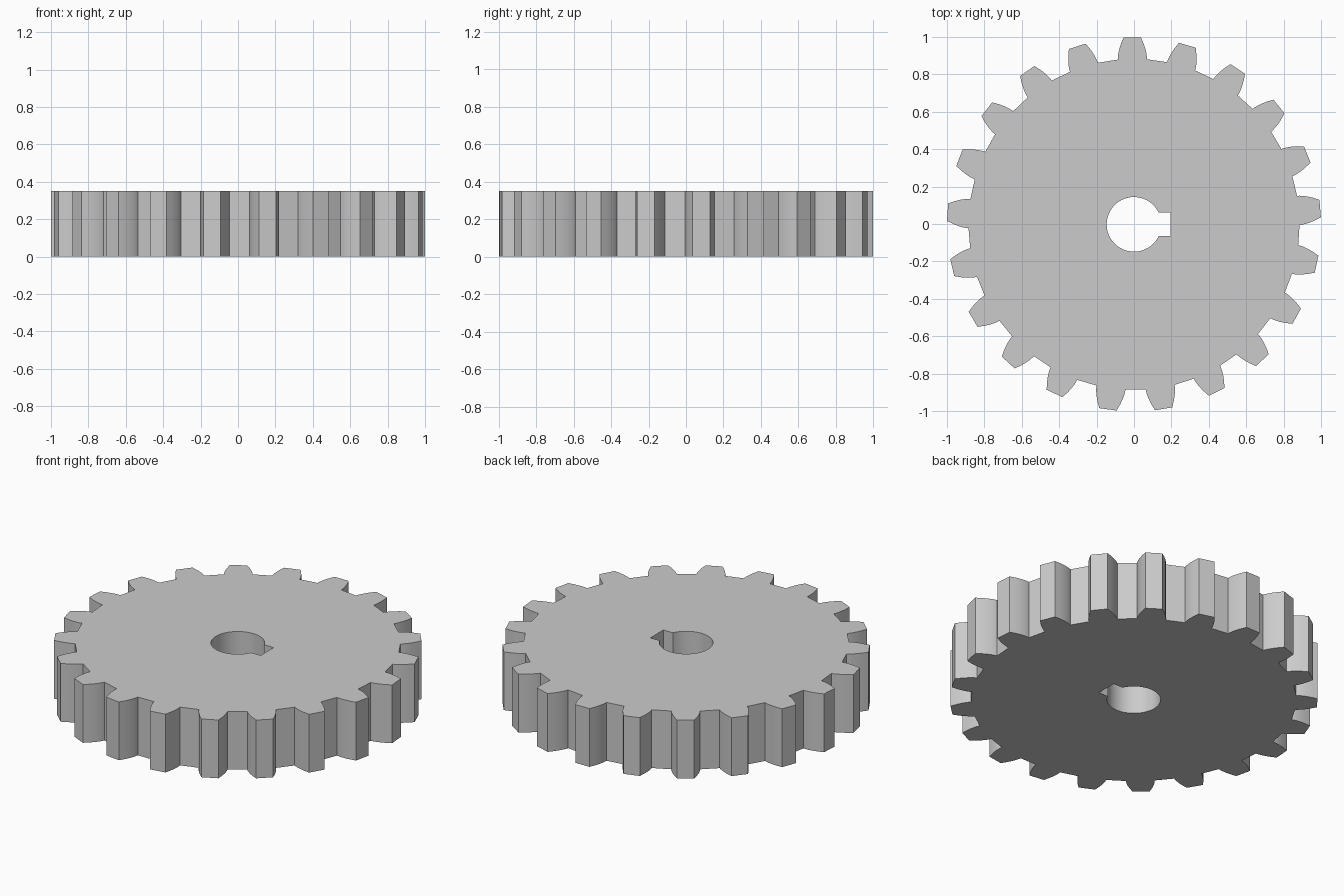
import bpy, bmesh
from math import sin, cos, atan, asin, sqrt, radians, pi

if "Cube" in bpy.data.objects:
    bpy.data.objects.remove(bpy.data.objects["Cube"])

TEETH, PHASE = 21, radians(90.55)
R_BASE, R_TIP, HALF = 0.885, 1.0, radians(5.07)
BORE, KEY_X, KEY_HALF = 0.146, 0.195, 0.062
THICK, STEPS = 0.35, 6

# Involute flank as (radius, half angle) pairs from root to tip
t_max = sqrt((R_TIP / R_BASE) ** 2 - 1)
flank = []
for i in range(STEPS + 1):
    t = t_max * i / STEPS
    flank.append((R_BASE * sqrt(1 + t * t), HALF - (t - atan(t))))

# Toothed outline
outer = []
for k in range(TEETH):
    c = PHASE + 2 * pi * k / TEETH
    outer += [(r * cos(c - a), r * sin(c - a)) for r, a in flank]
    outer += [(r * cos(c + a), r * sin(c + a)) for r, a in reversed(flank)]

# Bore with a keyway slot on +x
a0 = asin(KEY_HALF / BORE)
N = 56
inner = [(BORE * cos(a0 + (2 * pi - 2 * a0) * i / N),
          BORE * sin(a0 + (2 * pi - 2 * a0) * i / N)) for i in range(N + 1)]
inner += [(KEY_X, -KEY_HALF), (KEY_X, KEY_HALF)]

# Centre the outline on the origin
ys = [p[1] for p in outer]
dy = (max(ys) + min(ys)) / 2

bm = bmesh.new()
edges = []
for loop in (outer, inner):
    vs = [bm.verts.new((x, y - dy, 0)) for x, y in loop]
    edges += [bm.edges.new((vs[i], vs[(i + 1) % len(vs)])) for i in range(len(vs))]

# Fill the face between the outlines and extrude to thickness
bmesh.ops.triangle_fill(bm, edges=edges, use_beauty=True, use_dissolve=False)
ext = bmesh.ops.extrude_face_region(bm, geom=bm.faces[:], use_keep_orig=True)
for v in ext["geom"]:
    if isinstance(v, bmesh.types.BMVert):
        v.co.z += THICK
bmesh.ops.recalc_face_normals(bm, faces=bm.faces[:])

mesh = bpy.data.meshes.new("spur_gear")
bm.to_mesh(mesh)
bm.free()
gear = bpy.data.objects.new("spur_gear", mesh)
bpy.context.collection.objects.link(gear)
bpy.context.view_layer.objects.active = gear
gear.select_set(True)
bpy.ops.object.shade_smooth_by_angle(angle=radians(20))
